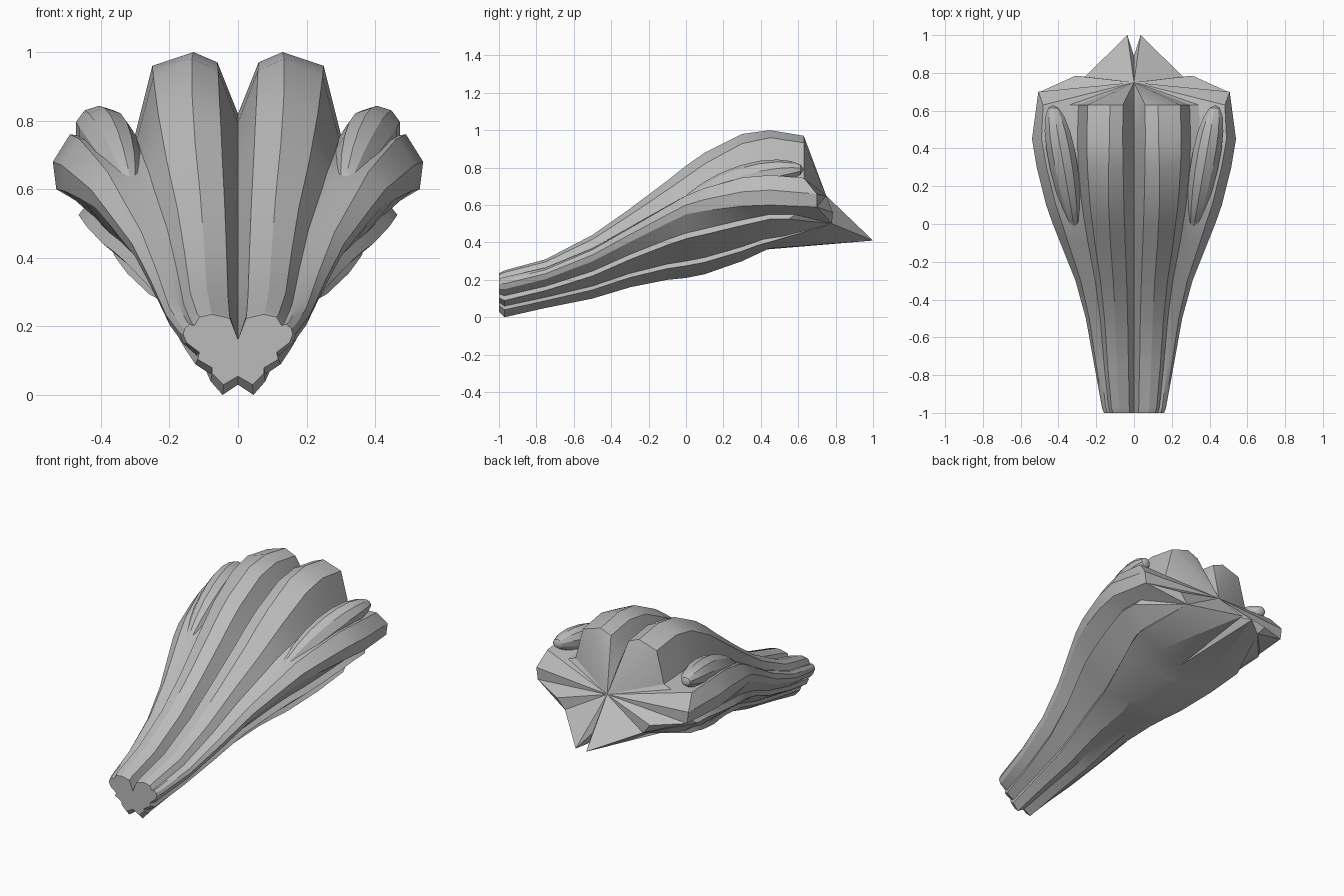
import bpy, bmesh, math

default_cube = bpy.data.objects.get("Cube")
if default_cube:
    bpy.data.objects.remove(default_cube, do_unlink=True)

grey = bpy.data.materials.new("plain_grey")
grey.use_nodes = True
colour = (0.5, 0.5, 0.5, 1)
grey.diffuse_color = colour
grey.node_tree.nodes["Principled BSDF"].inputs["Base Color"].default_value = colour

# Half cross-sections (x, z), from the top groove round to the keel
nose_profile = [(0, .16), (.025, .235), (.08, .25), (.12, .24), (.135, .21), (.15, .215), (.165, .2),
                (.17, .18), (.16, .15), (.12, .115), (.125, .09), (.08, .06), (.08, .04), (.045, 0), (0, .03)]
middle_profile = [(0, .66), (.05, .78), (.13, .81), (.22, .75), (.26, .65), (.29, .64), (.38, .65),
                  (.43, .6), (.42, .55), (.345, .45), (.365, .42), (.215, .3), (.225, .275), (.08, .21), (0, .21)]
rear_profile = [(0, .82), (.06, .97), (.13, 1), (.25, .96), (.3, .76), (.35, .74), (.49, .76),
                (.54, .68), (.53, .6), (.445, .55), (.465, .525), (.35, .43), (.365, .41), (.2, .37), (0, .38)]
key_sections = [(-.97, nose_profile), (0, middle_profile), (.45, rear_profile)]

# Outline tables: station y -> half width, top height, keel height
outline = [(-.97, .17, .25, 0), (-.75, .21, .31, .05), (-.5, .255, .44, .1), (-.3, .31, .58, .16),
           (-.1, .39, .73, .2), (0, .43, .81, .21), (.1, .465, .88, .23), (.3, .515, .98, .3),
           (.45, .54, 1, .37), (.63, .53, .97, .38), (.72, .5, .93, .39)]


def blend(a, b, t):
    return a + (b - a) * t


def outline_at(y):
    for low, high in zip(outline, outline[1:]):
        if y <= high[0]:
            t = (y - low[0]) / (high[0] - low[0])
            return [blend(a, b, t) for a, b in zip(low[1:], high[1:])]
    return outline[-1][1:]


def normalised(profile, index):
    width = max(x for x, z in profile)
    top = max(z for x, z in profile)
    keel = min(z for x, z in profile)
    x, z = profile[index]
    return x / width, (z - keel) / (top - keel)


def strand_point(index, y):
    """Point of one lengthwise ridge line at station y."""
    first, second = key_sections[:2] if y < 0 else key_sections[1:]
    t = min(1, (y - first[0]) / (second[0] - first[0]))
    start, end = normalised(first[1], index), normalised(second[1], index)
    width, top, keel = outline_at(y)
    return (blend(start[0], end[0], t) * width, y,
            keel + blend(start[1], end[1], t) * (top - keel))


def end_station(index):
    """The upper lobes run to the back; the lower ribs stop early on a slant."""
    if index < 7:
        return .63
    if index < 9:
        return .7
    return .62 - .035 * (index - 8)


def make_object(name, bm):
    bmesh.ops.recalc_face_normals(bm, faces=bm.faces[:])
    mesh = bpy.data.meshes.new(name)
    bm.to_mesh(mesh)
    bm.free()
    obj = bpy.data.objects.new(name, mesh)
    bpy.context.collection.objects.link(obj)
    mesh.materials.append(grey)
    bpy.ops.object.select_all(action='DESELECT')
    obj.select_set(True)
    bpy.context.view_layer.objects.active = obj
    bpy.ops.object.shade_smooth_by_angle(angle=math.radians(25))


# Ribbed body: both mirrored halves are lofted along the ridge lines
bm = bmesh.new()
count = len(nose_profile)
last = count - 1
stations = [row[0] for row in outline[:-2]]
for side in (1, -1):
    def vert(point):
        return bm.verts.new((side * point[0], point[1], point[2]))

    rings = []
    for y in stations:
        rings.append([vert(strand_point(i, min(y, end_station(i) - .1))) for i in range(count)])
    rings.append([vert(strand_point(i, end_station(i))) for i in range(count)])
    for ring, following in zip(rings, rings[1:]):
        for i in range(last):
            bm.faces.new((ring[i], ring[i + 1], following[i + 1], following[i]))

    # Blunt front end, sloping back at its rim
    tip = [vert((x * .94, -1, z * .82 + .03)) for x, z in nose_profile]
    for i in range(last):
        bm.faces.new((tip[i], tip[i + 1], rings[0][i + 1], rings[0][i]))
    bm.faces.new(tip)

    # Back: fan to a centre, then a swept pointed flap
    end = rings[-1]
    centre = vert((0, .75, .65))
    corner = vert((.31, .785, .56))
    inner_corner = vert((.26, .78, .5))
    point = vert((.035, 1, .41))
    notch = vert((0, .89, .47))
    for i in range(8):
        bm.faces.new((centre, end[i], end[i + 1]))
    bm.faces.new((centre, end[8], corner))
    bm.faces.new((centre, corner, inner_corner))
    bm.faces.new((centre, inner_corner, point))
    bm.faces.new((centre, point, notch))
    # Underside of the back
    bm.faces.new((corner, end[8], inner_corner))
    for i in range(8, last - 1):
        bm.faces.new((inner_corner, end[i], end[i + 1]))
    bm.faces.new((inner_corner, end[last - 1], point))
    bm.faces.new((point, end[last - 1], end[last]))
    bm.faces.new((point, end[last], notch))
bmesh.ops.remove_doubles(bm, verts=bm.verts[:], dist=.0005)
make_object("ribbed_body", bm)

# Long side swellings lying in the outer grooves
for name, side in (("left_side_swelling", 1), ("right_side_swelling", -1)):
    bm = bmesh.new()
    bmesh.ops.create_uvsphere(bm, u_segments=10, v_segments=10, radius=1)
    for v in bm.verts:
        across, up, along = v.co
        t = (along + 1) / 2
        x = blend(.31, .43, t) + across * blend(.06, .095, t)
        z = .58 + .38 * t - .17 * t * t + up * .085
        v.co = (side * x, blend(-.05, .63, t), z)
    make_object(name, bm)
